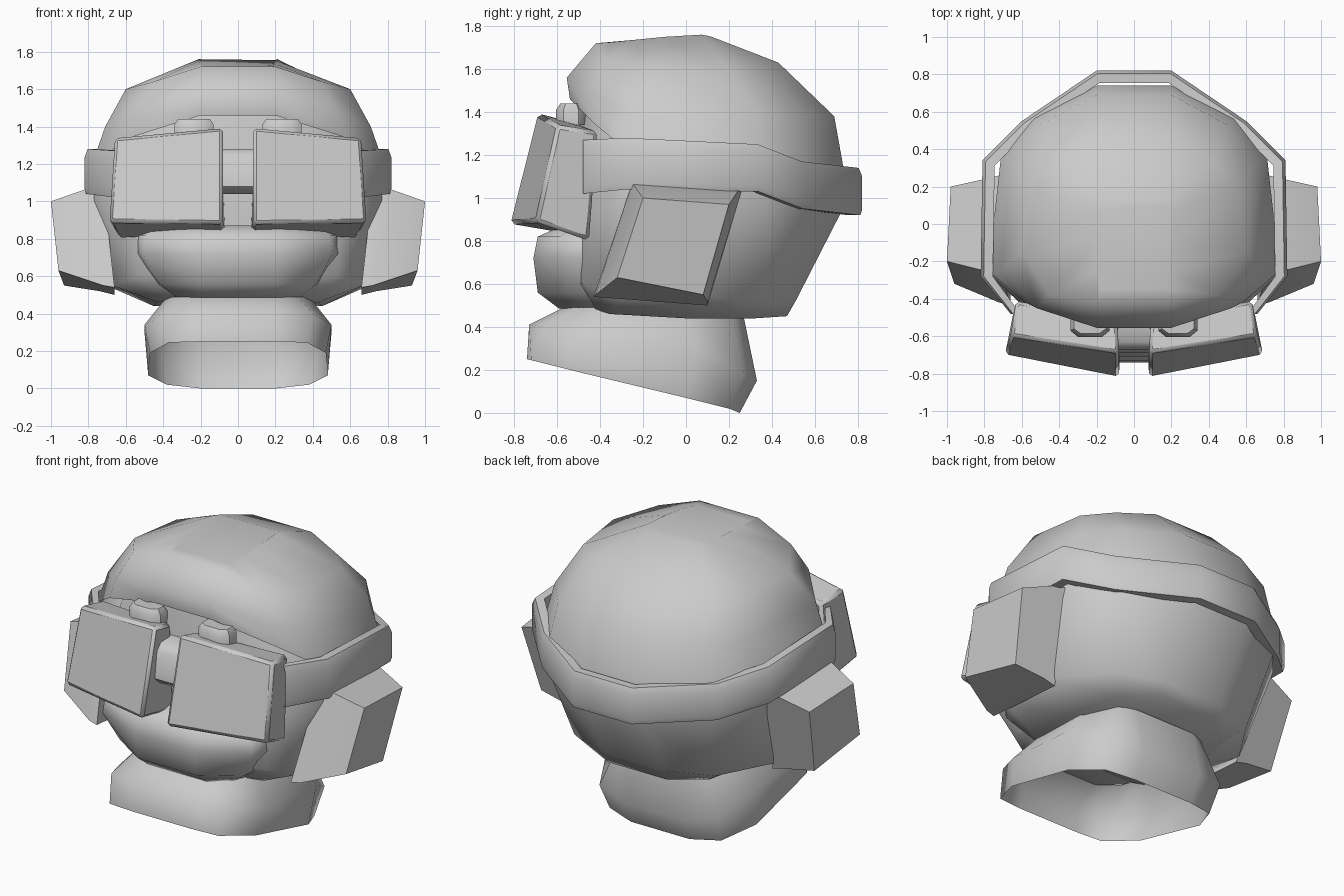
import bpy, bmesh, math

if "Cube" in bpy.data.objects:
    bpy.data.objects.remove(bpy.data.objects["Cube"])


def finish(name, bm, angle=50, bevel=0):
    bmesh.ops.recalc_face_normals(bm, faces=bm.faces)
    me = bpy.data.meshes.new(name)
    bm.to_mesh(me)
    bm.free()
    ob = bpy.data.objects.new(name, me)
    bpy.context.collection.objects.link(ob)
    bpy.ops.object.select_all(action='DESELECT')
    ob.select_set(True)
    bpy.context.view_layer.objects.active = ob
    bpy.ops.object.shade_smooth_by_angle(angle=math.radians(angle))
    if bevel:
        mod = ob.modifiers.new("bevel", 'BEVEL')
        mod.width = bevel
        mod.segments = 1
    return ob


def skin(bm, rings, closed=True, caps=(False, False)):
    vs = [[bm.verts.new(p) for p in r] for r in rings]
    n = len(vs[0])
    for a, b in zip(vs, vs[1:]):
        for i in range(n if closed else n - 1):
            j = (i + 1) % n
            bm.faces.new((a[i], a[j], b[j], b[i]))
    if caps[0]:
        bm.faces.new(vs[0])
    if caps[1]:
        bm.faces.new(vs[-1])


def mirrored(half):
    """Right half of a ring, back to front, completed with its left half."""
    return list(half) + [(-x, y, z) for x, y, z in reversed(half)]


def shell(name, halves, caps=(False, False), angle=50):
    bm = bmesh.new()
    skin(bm, [mirrored(h) for h in halves], True, caps)
    return finish(name, bm, angle)


def pair(name, rings, bevel=0, angle=50):
    for side, s in (("right", 1), ("left", -1)):
        bm = bmesh.new()
        skin(bm, [[(s * x, y, z) for x, y, z in r] for r in rings], True, (True, True))
        finish(side + "_" + name, bm, angle, bevel)


# Neck: open slanted collar
shell("neck", [
    [(.2, .25, 0), (.38, .2, .02), (.48, 0, .07), (.47, -.5, .19), (.37, -.72, .245), (.2, -.74, .25)],
    [(.2, .33, .15), (.4, .27, .18), (.5, .05, .3), (.5, -.45, .34), (.4, -.66, .4), (.2, -.73, .41)],
    [(.2, .27, .44), (.3, .22, .45), (.38, 0, .48), (.38, -.35, .49), (.32, -.5, .49), (.2, -.57, .49)]],
    angle=60)

# Head below the hair
shell("head", [
    [(.2, .47, .45), (.38, .32, .44), (.45, 0, .44), (.43, -.35, .46), (.35, -.42, .48), (.2, -.48, .5)],
    [(.2, .51, .52), (.48, .4, .52), (.68, .1, .54), (.67, -.3, .55), (.53, -.48, .6), (.2, -.52, .6)],
    [(.2, .72, .93), (.55, .55, .95), (.71, .36, .98), (.77, -.27, 1), (.55, -.48, .9), (.2, -.53, .9)],
    [(.2, .72, 1.17), (.53, .55, 1.17), (.69, .36, 1.17), (.76, -.27, 1.2), (.53, -.42, 1.25), (.2, -.52, 1.25)],
    [(.2, .5, 1.38), (.4, .4, 1.38), (.54, .28, 1.4), (.6, -.2, 1.42), (.48, -.38, 1.44), (.2, -.48, 1.5)]],
    (True, True), 60)

# Hair cap with a raised fringe
shell("hair", [
    [(.2, .74, 1.1), (.54, .57, 1.12), (.71, .37, 1.15), (.78, -.25, 1.2), (.58, -.42, 1.34), (.2, -.54, 1.46)],
    [(.2, .69, 1.38), (.5, .53, 1.38), (.66, .33, 1.38), (.71, -.25, 1.4), (.52, -.45, 1.48), (.2, -.555, 1.56)],
    [(.2, .43, 1.63), (.42, .34, 1.6), (.56, .2, 1.59), (.6, -.15, 1.6), (.45, -.38, 1.64), (.2, -.42, 1.72)],
    [(.19, .12, 1.75), (.2, .1, 1.755), (.21, .07, 1.76), (.21, -.1, 1.75), (.2, -.25, 1.735), (.18, -.35, 1.725)]],
    (False, True), 60)

# Muzzle
muzzle = []
for z, w, back, front, k in ((.485, .36, -.3, -.59, .9), (.56, .44, -.35, -.69, .95), (.72, .55, -.42, -.71, .92),
                             (.82, .55, -.42, -.69, .9), (.87, .46, -.38, -.58, .9)):
    muzzle.append([(w * .8, back + .15, z), (w, back, z), (w * k, (back + front) / 2 - .03, z), (.2, front, z)])
shell("muzzle", muzzle, (True, True), 60)

# Ears: blocks flaring outward
pair("ear", [
    [(.72, -.24, 1.08), (.72, .26, 1.04), (.66, .1, .5), (.66, -.43, .54)],
    [(.8, -.25, 1.07), (.8, .24, 1.03), (.74, .1, .52), (.72, -.42, .55)],
    [(1, -.2, 1), (.98, .2, .97), (.93, .08, .55), (.96, -.32, .63)]], angle=55)

# Goggle strap, open behind the lens boxes
path = [(.2, .82, .92, 1.14), (.6, .55, .95, 1.17), (.81, .34, 1.03, 1.25),
        (.82, -.28, 1.04, 1.28), (.66, -.48, 1.02, 1.27)]
outline = []
for k, t in ((.92, 0), (.99, 0), (1, .12), (1, .82), (.98, 1), (.92, 1)):
    outline.append([(x * k, y * k if y > 0 else y, lo + (hi - lo) * t) for x, y, lo, hi in path])
bm = bmesh.new()
loops = [[(-x, y, z) for x, y, z in reversed(o)] + o for o in outline]
skin(bm, loops + [loops[0]], False)
bmesh.ops.remove_doubles(bm, verts=bm.verts, dist=.0001)
finish("goggle_strap", bm, 60)

# Goggle lens boxes, leaning and angled
pair("goggle_box", [
    [(.07, -.52, .83), (.64, -.45, .8), (.63, -.41, 1.31), (.09, -.52, 1.35)],
    [(.08, -.82, .88), (.69, -.70, .89), (.66, -.60, 1.34), (.08, -.69, 1.395)]], bevel=.018)

# Knobs on top of the goggles
knob = []
for z, g in ((1.34, 0), (1.41, 0), (1.44, .02)):
    knob.append([(.235 + a * (.105 - g), -.535 + b * (.07 - g), z) for a, b in
                 ((1, .5), (.6, 1), (-.6, 1), (-1, .5), (-1, -.5), (-.6, -1), (.6, -1), (1, -.5))])
pair("goggle_knob", knob, angle=40)

# Bridge joining the two boxes
bm = bmesh.new()
section = [(-.53, 1.04), (-.65, 1.04), (-.69, 1.08), (-.67, 1.24), (-.63, 1.28), (-.5, 1.28)]
skin(bm, [[(x, y, z) for y, z in section] for x in (-.15, .15)], True, (True, True))
finish("goggle_bridge", bm)
